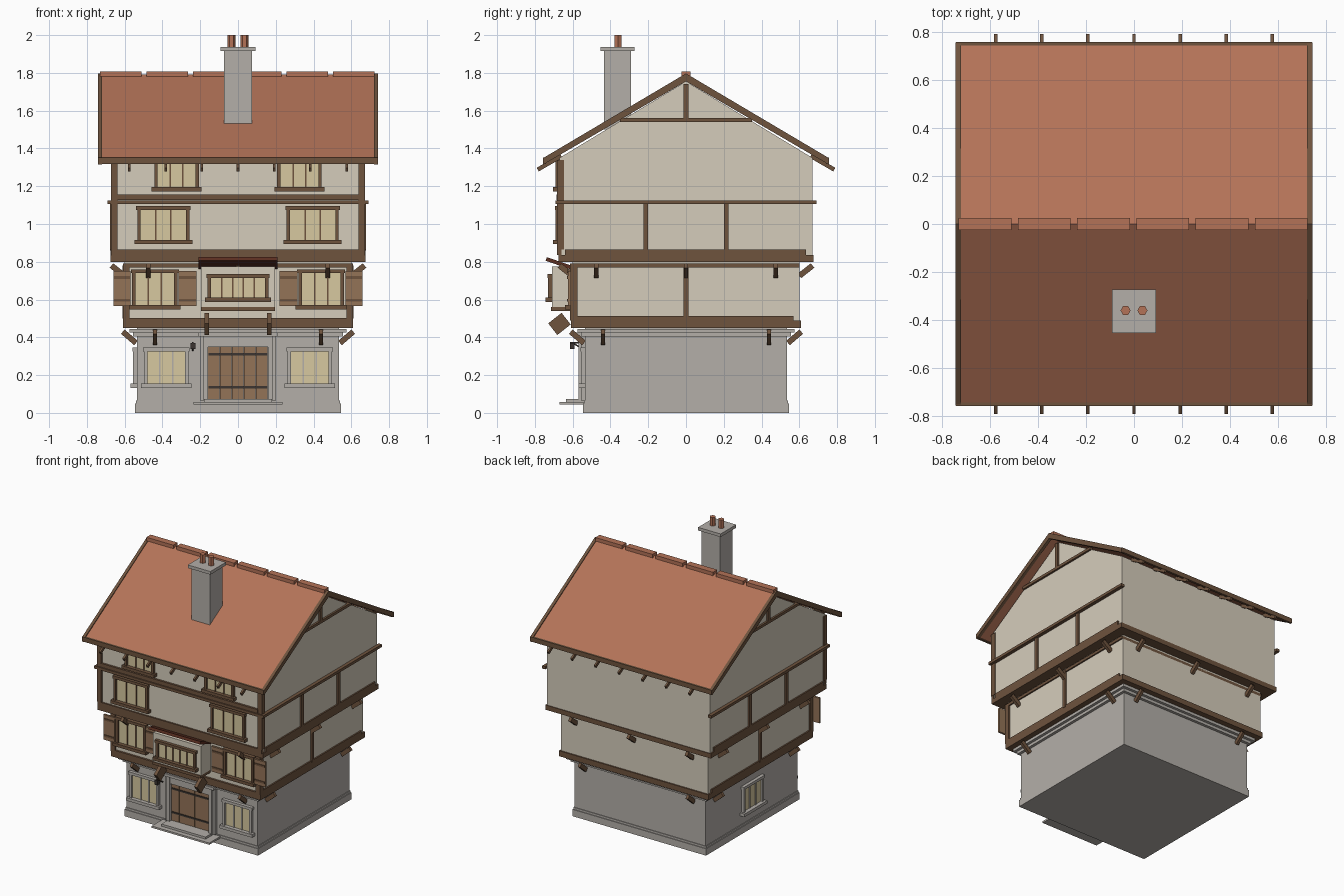
import bpy, bmesh
from math import radians, atan2, hypot, pi
from mathutils import Matrix, Vector

if "Cube" in bpy.data.objects:
    bpy.data.objects.remove(bpy.data.objects["Cube"])

def mat(name, r, g, b):
    m = bpy.data.materials.new(name)
    m.diffuse_color = tuple((c / 255) ** 2.2 for c in (r, g, b)) + (1,)
    m.use_nodes = True
    m.node_tree.nodes["Principled BSDF"].inputs["Base Color"].default_value = m.diffuse_color
    return m

PLASTER = mat("plaster", 212, 203, 186)
STONE = mat("stone", 178, 173, 167)
WOOD = mat("timber", 110, 84, 64)
DARK = mat("dark_trim", 92, 50, 38)
GLASS = mat("glass", 214, 199, 158)
PLANK = mat("planks", 146, 115, 88)
TILE = mat("roof_tile", 178, 114, 88)
IRON = mat("iron", 62, 56, 52)

def finish(name, bm, m):
    bmesh.ops.recalc_face_normals(bm, faces=bm.faces)
    me = bpy.data.meshes.new(name)
    bm.to_mesh(me)
    bm.free()
    me.materials.append(m)
    ob = bpy.data.objects.new(name, me)
    bpy.context.collection.objects.link(ob)
    return ob

def boxes(name, m, items, xf=Matrix()):
    """Each item: x0,x1,y0,y1,z0,z1 and optional tilt about x in degrees."""
    bm = bmesh.new()
    for b in items:
        x0, x1, y0, y1, z0, z1 = b[:6]
        M = Matrix.Translation(((x0 + x1) / 2, (y0 + y1) / 2, (z0 + z1) / 2))
        if len(b) > 6:
            M = M @ Matrix.Rotation(radians(b[6]), 4, 'X')
        bmesh.ops.create_cube(bm, size=1, matrix=xf @ M @ Matrix.Diagonal((x1 - x0, y1 - y0, z1 - z0, 1)))
    return finish(name, bm, m)

def prism(name, m, pts, x0, x1):
    """Extrude a (y, z) profile along x."""
    bm = bmesh.new()
    f = bm.faces.new([bm.verts.new((x0, y, z)) for y, z in pts])
    r = bmesh.ops.extrude_face_region(bm, geom=[f])
    bmesh.ops.translate(bm, vec=(x1 - x0, 0, 0), verts=[v for v in r['geom'] if isinstance(v, bmesh.types.BMVert)])
    return finish(name, bm, m)

def strut(p, q, x, w, t):
    """Tilted beam between two (y, z) points."""
    dy, dz = q[0] - p[0], q[1] - p[1]
    L, cy, cz = hypot(dy, dz), (p[0] + q[0]) / 2, (p[1] + q[1]) / 2
    return (x - w / 2, x + w / 2, cy - L / 2, cy + L / 2, cz - t / 2, cz + t / 2, atan2(dz, dy) * 180 / pi)

def rotz(k):
    return Matrix.Rotation(k * pi / 2, 4, 'Z')

def window(name, cx, w, z0, z1, y, m=WOOD, bars=2, xf=Matrix()):
    a, b, f = cx - w / 2, cx + w / 2, 0.018
    boxes(name + "_glass", GLASS, [(a, b, y - .006, y + .01, z0, z1)], xf)
    boxes(name + "_frame", m, [
        (a - f, a, y - .02, y + .01, z0, z1), (b, b + f, y - .02, y + .01, z0, z1),
        (a - f - .006, b + f + .006, y - .024, y + .01, z1, z1 + .02),
        (a - f - .015, b + f + .015, y - .035, y + .01, z0 - .022, z0)], xf)
    boxes(name + "_bars", m, [(a + w * i / (bars + 1) - .004, a + w * i / (bars + 1) + .004,
                               y - .012, y, z0, z1) for i in range(1, bars + 1)], xf)

# Stone ground floor
boxes("plinth", STONE, [(-.545, .545, -.545, .545, 0, .05), (-.54, .54, -.54, .54, .05, .065)])
boxes("ground_wall", STONE, [(-.535, .535, -.535, .535, .05, .45)])
boxes("stone_cornice", STONE, [(-.575, .575, -.575, .575, .425, .445), (-.555, .555, -.555, .555, .405, .425)])
boxes("door_steps", STONE, [(-.235, .235, -.67, -.53, .045, .058), (-.18, .18, -.635, -.53, .058, .074)])

# Plaster upper storeys, the top one with gable
boxes("middle_wall", PLASTER, [(-.6, .6, -.6, .6, .45, .81)])
prism("upper_wall_gable", PLASTER, [(-.67, .81), (.67, .81), (.67, 1.35), (0, 1.755), (-.67, 1.35)], -.665, .665)

# Jetty beams around both overhangs
boxes("lower_jetty_beams", WOOD, [(-.61, .61, -.61, .61, .45, .49)])
boxes("upper_jetty_beams", WOOD, [(-.675, .675, -.675, .675, .80, .835)])
boxes("jetty_rails", WOOD, [
    (-.61, .61, -.58, .57, .49, .513), (-.675, .675, -.64, .635, .835, .865),
    (-.61, .61, -.615, .6, .77, .79), (-.61, .61, -.615, -.59, .49, .503),
    (-.67, .67, -.682, -.66, .835, .865)])
boxes("mid_rail", WOOD, [(s * .677 - .013, s * .677 + .013, -.69, .69, 1.105, 1.125) for s in (-1, 1)]
      + [(-.69, .69, -.69, -.66, 1.105, 1.125), (-.64, .64, -.685, -.66, 1.127, 1.155)])

# Timber posts
boxes("corner_posts", WOOD, [(s * .655 - .017, s * .655 + .017, -.683, -.645, .865, 1.34) for s in (-1, 1)]
      + [(s * .592 - .018, s * .592 + .018, -.615, -.575, .49, .78) for s in (-1, 1)])
boxes("side_posts", WOOD, [(s * .667 - .01, s * .667 + .01, y - .013, y + .013, .86, 1.11)
                           for s in (-1, 1) for y in (-.213, .213)]
      + [(s * .602 - .01, s * .602 + .01, -.013, .013, .5, .78) for s in (-1, 1)])
boxes("gable_frame", WOOD, [(s * .667 - .012, s * .667 + .012, -w, w, z0, z1)
                            for s in (-1, 1) for w, z0, z1 in ((.35, 1.54, 1.56), (.013, 1.56, 1.74))])

# Diagonal brackets under the overhangs on all four sides
for k, side in enumerate(("front", "right", "back", "left")):
    low = [strut((-.61, .43), (-.54, .37), x, .02, .03) for x in (-.44, .44)]
    up = [strut((-.67, .78), (-.6, .725), x, .022, .03) for x in (-.475, 0, .475)]
    boxes(side + "_brackets", WOOD, low + up, rotz(k))

# Windows
for s, n in ((-1, "left"), (1, "right")):
    window(n + "_ground_window", s * .38, .2, .155, .325, -.535, STONE)
    window(n + "_middle_window", s * .44, .205, .57, .74, -.605)
    window(n + "_upper_window", s * .395, .24, .915, 1.075, -.67)
    window(n + "_attic_window", s * .325, .2, 1.195, 1.33, -.67)
    for a, b in ((.568, .66), (.22, .315)):
        x0, x1 = sorted((s * a, s * b))
        boxes(n + "_shutter", PLANK, [(x0, x1, -.625, -.61, .565, .75)])
        boxes(n + "_shutter_battens", WOOD, [(x0 + .003, x1 - .003, -.63, -.62, z, z + .014) for z in (.59, .71)])
window("side_ground_window", 0, .2, .155, .325, -.535, STONE, 2, rotz(-1))

# Door with stone surround
boxes("door_planks", PLANK, [(-.158 + .0635 * i, -.097 + .0635 * i, -.548, -.53, .074, .35) for i in range(5)])
boxes("door_straps", IRON, [(-.155, .155, -.553, -.54, z, z + .012) for z in (.13, .305)])
boxes("door_surround", STONE, [
    (s * .172 - .013, s * .172 + .013, -.57, -.53, .065, .425) for s in (-1, 1)]
    + [(s * .193 - .009, s * .193 + .009, -.555, -.53, .065, .425) for s in (-1, 1)]
    + [(-.185, .185, -.565, -.53, .35, .425), (-.21, .21, -.585, -.53, .405, .425)])

# Hanging lantern beside the door
boxes("lantern_bracket", IRON, [(-.243, -.235, -.615, -.53, .368, .376),
                                strut((-.59, .365), (-.535, .33), -.239, .008, .008)])
boxes("lantern", IRON, [(-.252, -.226, -.615, -.59, .338, .37)])

# Projecting bay window
boxes("bay_box", PLASTER, [(-.195, .195, -.71, -.59, .56, .775)])
boxes("bay_sill", WOOD, [(-.195, .195, -.715, -.59, .54, .56)])
window("bay_window", 0, .285, .61, .715, -.71, WOOD, 4)
boxes("bay_roof", DARK, [strut((-.74, .815), (-.61, .77), 0, .42, .02)])
boxes("bay_brackets", WOOD, [(s * .165 - .012, s * .165 + .012, -.715, -.625, .432, .51, 38) for s in (-1, 1)])

# Roof: tiled slab, rake boards, fascias, rafter tails, ridge tiles
prism("roof", TILE, [(-.75, 1.345), (0, 1.792), (.75, 1.345), (.75, 1.32), (0, 1.765), (-.75, 1.32)], -.735, .735)
for s in (-1, 1):
    prism("rake_board", WOOD, [(-.755, 1.35), (0, 1.797), (.755, 1.35), (.755, 1.315), (0, 1.755), (-.755, 1.315)],
          s * .72, s * .742)
boxes("fascia", WOOD, [(-.74, .74, s * .75 - .008, s * .75 + .008, 1.318, 1.352) for s in (-1, 1)])
boxes("rafter_tails", WOOD, [strut((s * .785, 1.288), (s * .66, 1.36), .1917 * i, .014, .022)
                             for s in (-1, 1) for i in range(-3, 4)])
boxes("ridge_tiles", TILE, [(-.73 + .2465 * i, -.51 + .2465 * i, -.025, .025, 1.782, 1.808) for i in range(6)])

# Chimney and hexagonal pots
boxes("chimney", STONE, [(-.075, .075, -.435, -.29, 1.5, 1.915)])
boxes("chimney_cap", STONE, [(-.092, .092, -.453, -.272, 1.915, 1.938)])
bm = bmesh.new()
for s in (-1, 1):
    bmesh.ops.create_cone(bm, cap_ends=True, segments=6, radius1=.021, radius2=.021, depth=.07,
                          matrix=Matrix.Translation((s * .035, -.36, 1.965)) @ Matrix.Rotation(pi / 6, 4, 'Z'))
finish("chimney_pots", bm, TILE)
